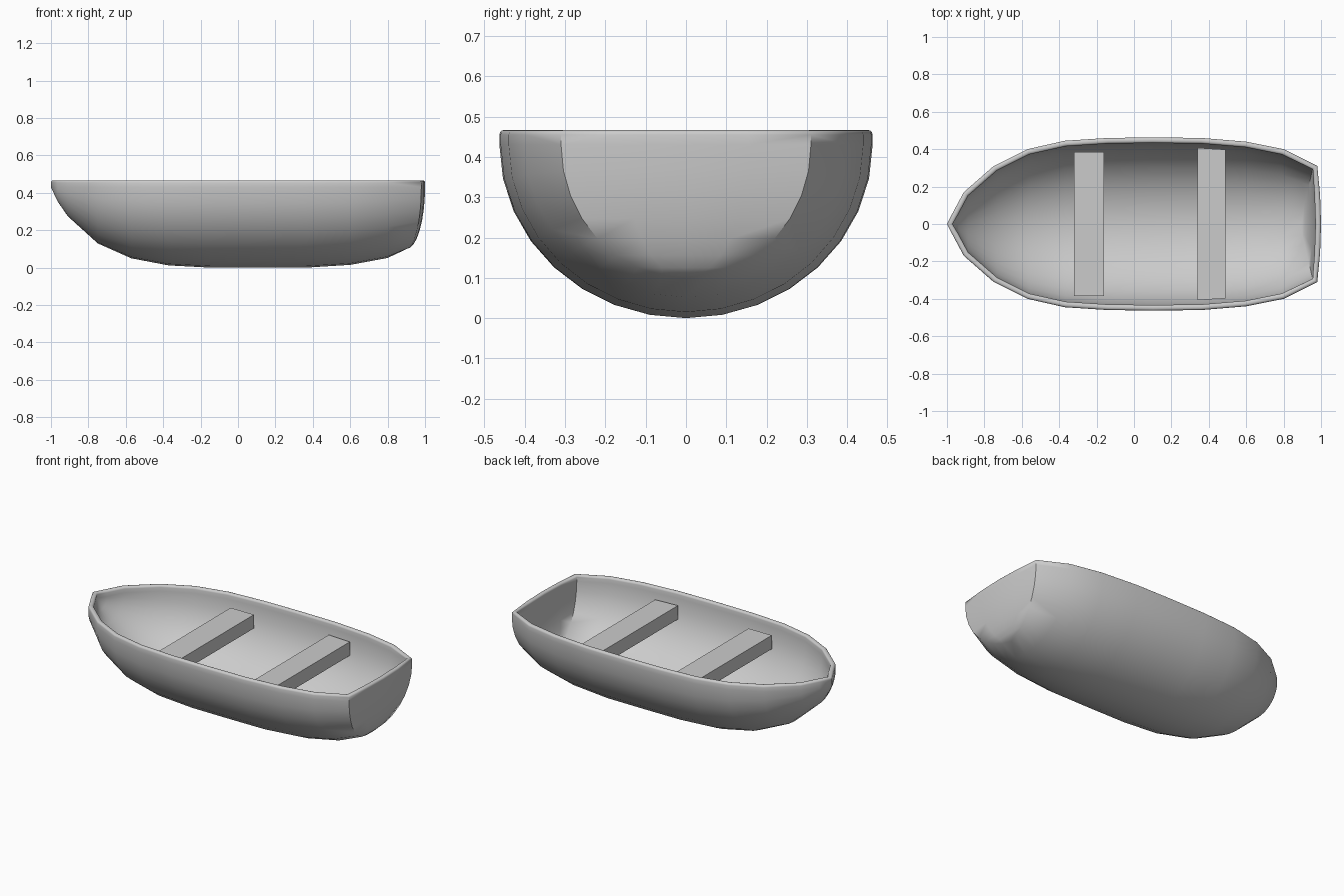
import bpy, bmesh
from math import sin, cos, pi, radians

if "Cube" in bpy.data.objects:
    bpy.data.objects.remove(bpy.data.objects["Cube"])

RIM, SHEER = 0.43, 0.467   # where the round section ends, top of the rim
N = 8                      # segments per half section

# x station, half width, keel height
stations = [(-1.0, 0.0, RIM), (-0.965, 0.068, 0.355), (-0.91, 0.17, 0.275),
            (-0.75, 0.31, 0.13), (-0.57, 0.40, 0.05), (-0.37, 0.445, 0.012),
            (-0.14, 0.46, 0.0), (0.1, 0.463, 0.0), (0.36, 0.46, 0.0),
            (0.6, 0.44, 0.015), (0.8, 0.40, 0.052), (0.90, 0.31, 0.10)]


def section(x, w, k, rake=0.0):
    """Half-ellipse section from port rim to starboard rim."""
    pts = []
    for j in range(-N, N + 1):
        t = j / N * pi / 2
        pts.append((x + rake * abs(sin(t)), w * sin(t), RIM - (RIM - k) * cos(t)))
    first, last = pts[0], pts[-1]
    return [(first[0], first[1], SHEER)] + pts + [(last[0], last[1], SHEER)]


def skin(bm, rows):
    """Bridge consecutive rows of points with quads."""
    grid = [[bm.verts.new(p) for p in row] for row in rows]
    for a, b in zip(grid, grid[1:]):
        for i in range(len(a) - 1):
            bm.faces.new((a[i], a[i + 1], b[i + 1], b[i]))


# hull shell: sides from the stations, then a slightly bowed transom
bm = bmesh.new()
rows = [section(x, w, k, 0.08 if i == len(stations) - 1 else 0)
        for i, (x, w, k) in enumerate(stations)]
skin(bm, rows)
stern = rows[-1][N + 1:]
transom = []
for i, (x, y, z) in enumerate(stern):
    bow = 0.02 * (y / 0.31)
    transom.append([(x + bow * (1 - s * s), y * s, z) for s in (-1, -0.5, 0, 0.5, 1)])
skin(bm, transom)
bmesh.ops.remove_doubles(bm, verts=bm.verts, dist=0.0005)
bmesh.ops.recalc_face_normals(bm, faces=bm.faces)
if sum(f.normal.z * f.calc_area() for f in bm.faces) > 0:
    bmesh.ops.reverse_faces(bm, faces=bm.faces)
me = bpy.data.meshes.new("hull")
bm.to_mesh(me)
bm.free()
hull = bpy.data.objects.new("hull", me)
bpy.context.collection.objects.link(hull)
bpy.context.view_layer.objects.active = hull
hull.select_set(True)
bpy.ops.object.shade_smooth_by_angle(angle=radians(50))

# wall thickness and rounded rim
solid = hull.modifiers.new("thickness", 'SOLIDIFY')
solid.thickness = 0.03
solid.offset = -1
bevel = hull.modifiers.new("rim_rounding", 'BEVEL')
bevel.width = 0.012
bevel.segments = 3
bevel.limit_method = 'ANGLE'
bevel.angle_limit = radians(70)


# bench seats, ends tapered to follow the hull
def seat(name, x0, x1, y0, y1):
    bm = bmesh.new()
    bmesh.ops.create_cube(bm, size=1)
    for v in bm.verts:
        half = y0 if v.co.x < 0 else y1
        v.co = (x0 if v.co.x < 0 else x1, half if v.co.y > 0 else -half,
                0.40 if v.co.z > 0 else 0.315)
    me = bpy.data.meshes.new(name)
    bm.to_mesh(me)
    bm.free()
    bpy.context.collection.objects.link(bpy.data.objects.new(name, me))


seat("front_seat", -0.32, -0.16, 0.385, 0.385)
seat("rear_seat", 0.34, 0.49, 0.407, 0.398)
